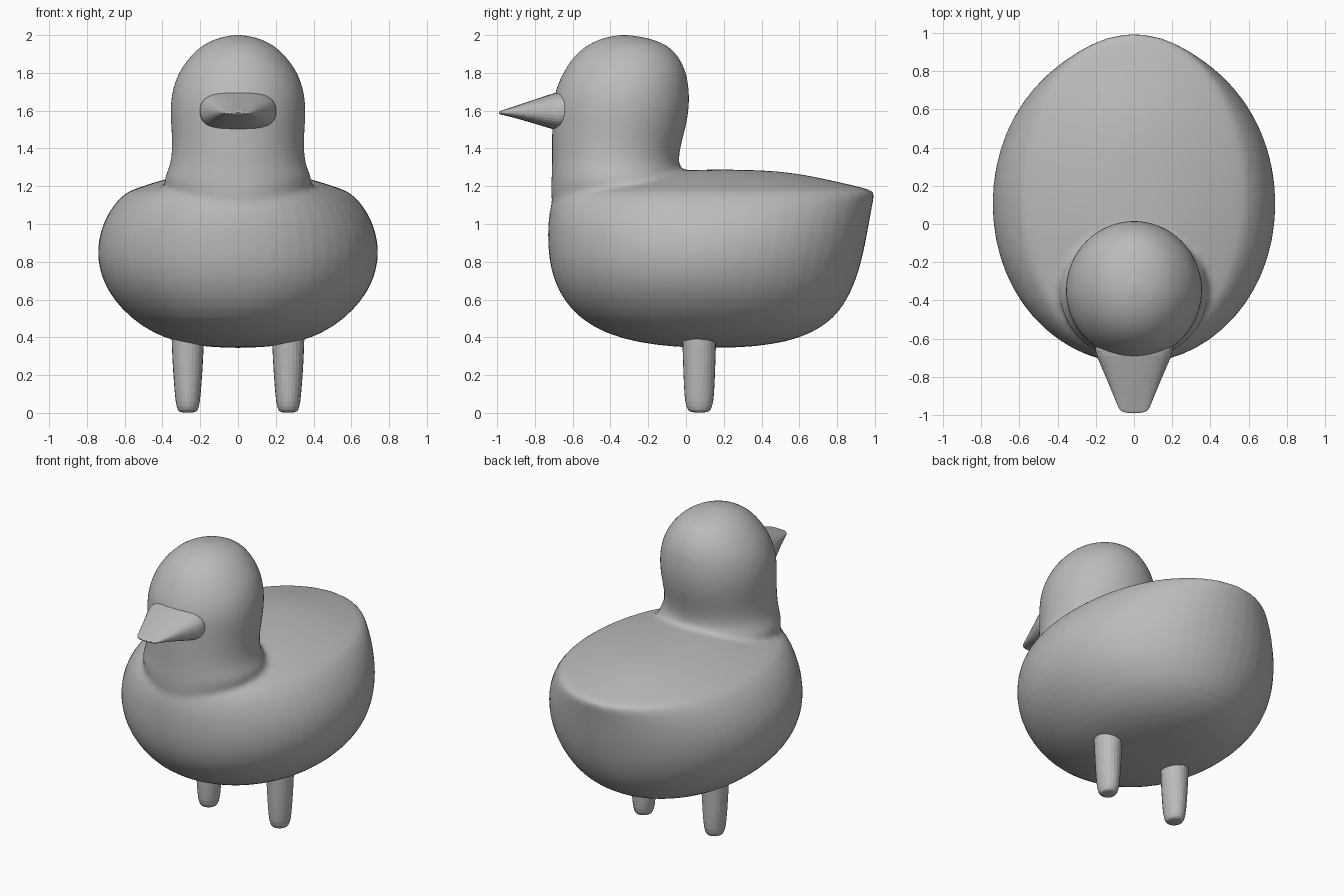
import bpy
import bmesh
from math import cos, sin, pi, copysign
from mathutils import Vector

cube = bpy.data.objects.get("Cube")
if cube:
    bpy.data.objects.remove(cube, do_unlink=True)

grey = bpy.data.materials.new("plain grey")
grey.use_nodes = True
colour = (0.5, 0.5, 0.5, 1)
grey.diffuse_color = colour
grey.node_tree.nodes["Principled BSDF"].inputs["Base Color"].default_value = colour


def power(value, exponent):
    return copysign(abs(value) ** exponent, value)


def loft(bm, rings, start, end, place, roundness=2, sides=28):
    """Skin rings of (height, low, high, half width) and close both ends at a pole."""
    loops = []
    for height, low, high, width in rings:
        middle, reach = (low + high) / 2, (high - low) / 2
        loop = []
        for i in range(sides):
            a = 2 * pi * i / sides
            across = width * power(cos(a), 2 / roundness)
            along = middle + reach * power(sin(a), 2 / roundness)
            loop.append(bm.verts.new(place(height, along, across)))
        loops.append(loop)
    for one, two in zip(loops, loops[1:]):
        for i in range(sides):
            j = (i + 1) % sides
            bm.faces.new((one[i], one[j], two[j], two[i]))
    for loop, tip in ((loops[0], start), (loops[-1], end)):
        pole = bm.verts.new(place(tip[0], tip[1], 0))
        for i in range(sides):
            bm.faces.new((loop[i], loop[(i + 1) % sides], pole))


def finish(name, bm):
    """Turn the lofted shape into a rounded grey object."""
    bmesh.ops.recalc_face_normals(bm, faces=bm.faces)
    mesh = bpy.data.meshes.new(name)
    bm.to_mesh(mesh)
    bm.free()
    mesh.materials.append(grey)
    obj = bpy.data.objects.new(name, mesh)
    bpy.context.collection.objects.link(obj)
    rounding = obj.modifiers.new("rounding", 'SUBSURF')
    rounding.levels = rounding.render_levels = 1
    return obj


def upright(height, along, across):
    return Vector((across, along, height))


def forward(height, along, across):
    return Vector((across, height, along))


# Body: round belly, pointed tail ridge and gently domed back
body_rings = [
    (0.35, -0.08, 0.36, 0.18), (0.375, -0.27, 0.53, 0.32),
    (0.42, -0.43, 0.67, 0.45), (0.50, -0.57, 0.79, 0.57),
    (0.60, -0.655, 0.86, 0.665), (0.70, -0.705, 0.905, 0.722),
    (0.80, -0.73, 0.935, 0.748), (0.90, -0.738, 0.957, 0.748),
    (1.00, -0.738, 0.975, 0.723), (1.10, -0.725, 0.993, 0.668),
    (1.16, -0.70, 1.006, 0.605), (1.18, -0.67, 1.0, 0.57),
    (1.22, -0.47, 0.82, 0.45), (1.258, -0.30, 0.65, 0.31),
    (1.282, -0.20, 0.48, 0.17),
]
# Neck and head: foot sunk in the chest, upright front and domed crown
head_rings = [
    (0.95, -0.69, -0.05, 0.30), (1.10, -0.715, -0.02, 0.35),
    (1.19, -0.717, 0.0, 0.39), (1.24, -0.715, 0.0, 0.395),
    (1.28, -0.713, -0.02, 0.375), (1.33, -0.712, -0.04, 0.357),
    (1.42, -0.712, -0.025, 0.35), (1.52, -0.712, 0.005, 0.357),
    (1.62, -0.71, 0.02, 0.362), (1.70, -0.698, 0.02, 0.352),
    (1.78, -0.663, 0.01, 0.328), (1.85, -0.625, -0.015, 0.286),
    (1.91, -0.575, -0.055, 0.234), (1.957, -0.51, -0.11, 0.176),
    (1.988, -0.435, -0.21, 0.1),
]
bm = bmesh.new()
loft(bm, body_rings, (0.343, 0.15), (1.29, 0.2), upright, 2.04)
loft(bm, head_rings, (0.93, -0.36), (2.006, -0.33), upright)
body = finish("body_and_head", bm)
# Fuse the neck into the back with a soft crease
fuse = body.modifiers.new("fuse", 'REMESH')
fuse.mode = 'VOXEL'
fuse.voxel_size = 0.018
fuse.use_smooth_shade = True
soften = body.modifiers.new("soften", 'SMOOTH')
soften.factor = 0.5
soften.iterations = 6

# Beak: broad wedge tapering to a blunt flat tip
beak_rings = [
    (-0.60, 1.492, 1.705, 0.209), (-0.67, 1.492, 1.703, 0.207),
    (-0.71, 1.502, 1.690, 0.190), (-0.80, 1.530, 1.661, 0.150),
    (-0.90, 1.560, 1.626, 0.108), (-0.97, 1.577, 1.603, 0.080),
    (-0.986, 1.580, 1.598, 0.064),
]
bm = bmesh.new()
loft(bm, beak_rings, (-0.59, 1.6), (-0.993, 1.59), forward, 2.6, 20)
finish("beak", bm)

# Legs: a mirrored pair of tapered round stumps, deeper than wide at the foot
leg_rings = [
    (0.004, 0.045, 0.045), (0.012, 0.062, 0.055), (0.05, 0.079, 0.067),
    (0.15, 0.085, 0.076), (0.28, 0.090, 0.085), (0.40, 0.094, 0.090),
    (0.48, 0.094, 0.090),
]
for name, side in (("left_leg", 1), ("right_leg", -1)):
    rings = [(z, 0.07 - depth, 0.07 + depth, width) for z, depth, width in leg_rings]
    bm = bmesh.new()
    loft(bm, rings, (0.0, 0.07), (0.49, 0.07), upright, 2, 12)
    leg = finish(name, bm)
    leg.location.x = 0.266 * side
